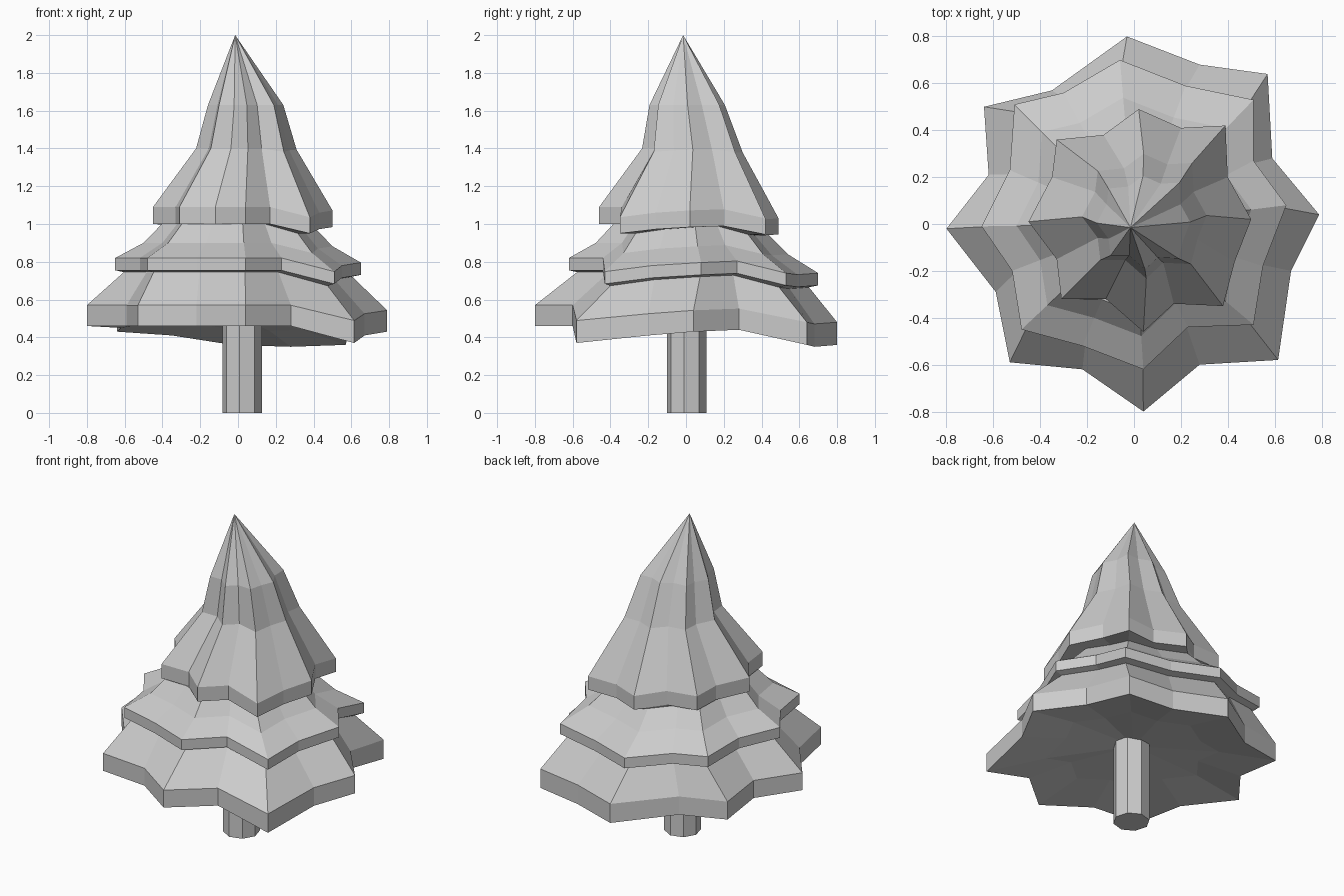
import bpy, bmesh
from math import radians
from mathutils import Matrix

if "Cube" in bpy.data.objects:
    bpy.data.objects.remove(bpy.data.objects["Cube"])

# Star outlines of the three tiers (tip, notch, tip, notch ... counter-clockwise from +x)
LOW = [(.79, .04), (.59, .28), (.57, .64), (.28, .68), (-.03, .80), (-.35, .57), (-.64, .50), (-.62, .21),
       (-.80, -.02), (-.59, -.29), (-.53, -.59), (-.22, -.62), (.04, -.80), (.28, -.60), (.615, -.58), (.67, -.20)]
MID = [(.65, .08), (.51, .27), (.51, .53), (.22, .59), (-.06, .70), (-.30, .56), (-.51, .51), (-.53, .23),
       (-.65, -.01), (-.52, -.20), (-.48, -.45), (-.22, -.52), (.04, -.62), (.23, -.44), (.51, -.43), (.55, -.18)]
TOP = [(.50, .02), (.40, .20), (.39, .42), (.20, .41), (.02, .49), (-.13, .38), (-.33, .36), (-.35, .20),
       (-.45, .01), (-.33, -.15), (-.31, -.32), (-.12, -.32), (.04, -.46), (.17, -.34), (.38, -.35), (.43, -.16)]
# How far each branch droops
DROOP = [.03, .02, .10, .11, .10, .05, .03, .01, 0, 0, 0, 0, 0, 0, .09, .05]

bm = bmesh.new()


def ring(outline, z, scale=1.0, droop=1.0, dx=0.0, dy=0.0):
    return [bm.verts.new((x * scale + dx, y * scale + dy, z - d * droop))
            for (x, y), d in zip(outline, DROOP)]


# Foliage: one continuous stack of star rings, underside to tip
rings = [
    ring(LOW, .50, .6, .6),
    ring(LOW, .46), ring(LOW, .57, 1, .9),
    ring(MID, .745, .93, .8),
    ring(MID, .755, 1, .8), ring(MID, .82, 1, .8),
    ring(MID, .90, .77, .6), ring(MID, 1.0, .62, .55),
    ring(TOP, 1.0, 1, .55), ring(TOP, 1.09, 1, .6),
    ring(TOP, 1.40, .56, .2, .03, .025),
    ring(TOP, 1.63, .42, 0, .03, .0),
]
n = len(LOW)
for a, b in zip(rings, rings[1:]):
    for i in range(n):
        j = (i + 1) % n
        bm.faces.new((a[i], a[j], b[j], b[i]))
base = bm.verts.new((0, 0, .51))
apex = bm.verts.new((-.015, -.015, 2))
for i in range(n):
    j = (i + 1) % n
    bm.faces.new((rings[-1][i], rings[-1][j], apex))
    bm.faces.new((rings[0][j], rings[0][i], base))
bmesh.ops.recalc_face_normals(bm, faces=bm.faces[:])
mesh = bpy.data.meshes.new("foliage")
bm.to_mesh(mesh)
bm.free()
bpy.context.collection.objects.link(bpy.data.objects.new("foliage", mesh))

# Trunk: eight-sided post reaching into the foliage
bpy.ops.mesh.primitive_cylinder_add(vertices=8, radius=.105, depth=.54, location=(.022, .003, .27))
trunk = bpy.context.object
trunk.name = "trunk"
trunk.data.transform(Matrix.Rotation(radians(-7), 4, 'Z'))
